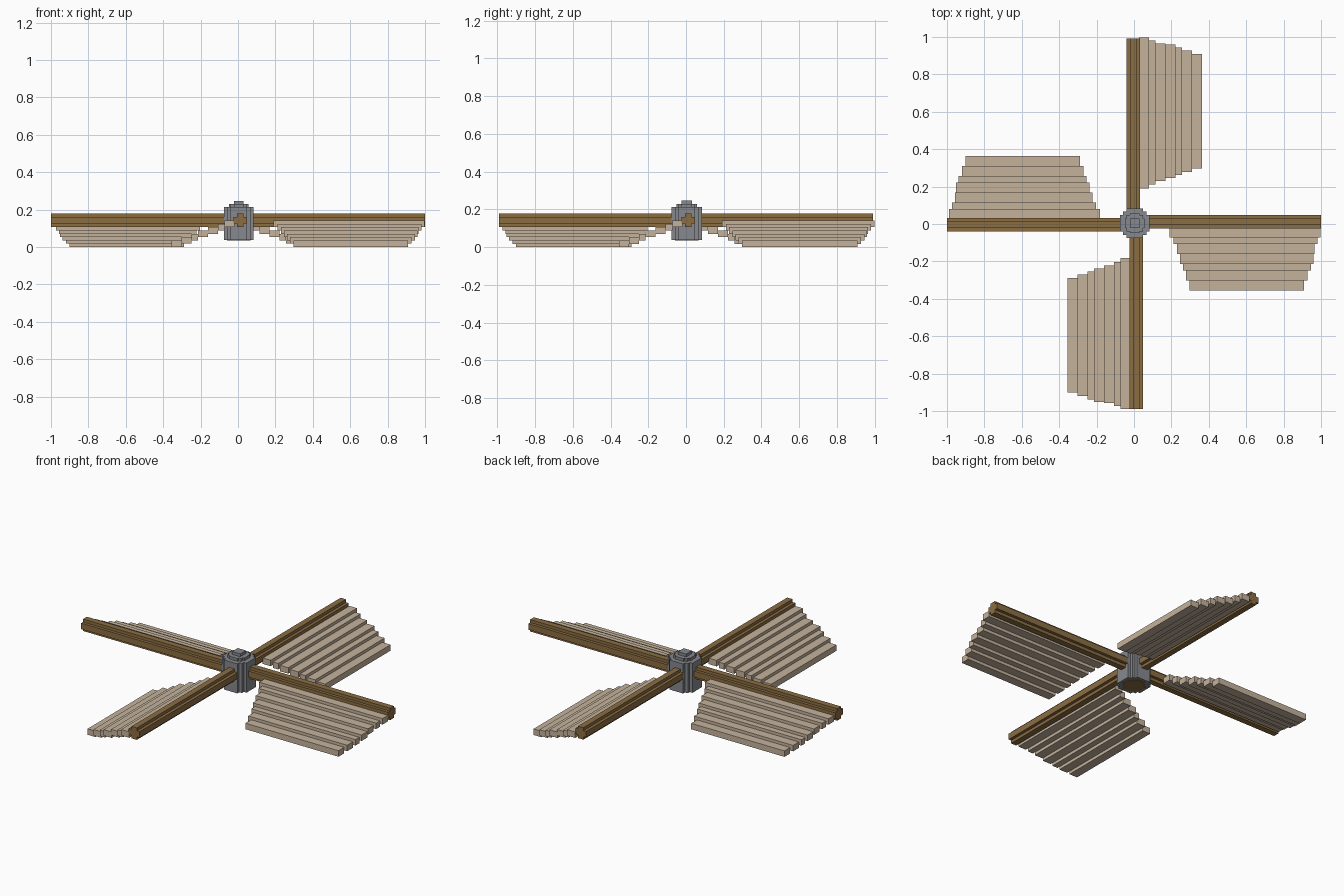
import bpy, bmesh
from math import pi
from mathutils import Matrix, Vector

if "Cube" in bpy.data.objects:
    bpy.data.objects.remove(bpy.data.objects["Cube"])

V = 0.0177                      # one step of the blocky style
CENTRE = Vector((0.004, 0.004, 0))


def material(name, rgb):
    m = bpy.data.materials.new(name)
    m.diffuse_color = (*rgb, 1)
    m.use_nodes = True
    m.node_tree.nodes["Principled BSDF"].inputs["Base Color"].default_value = m.diffuse_color
    return m


WOOD = material("brown_wood", (0.26, 0.155, 0.055))
CLOTH = material("tan_cloth", (0.56, 0.45, 0.335))
METAL = material("grey_metal", (0.24, 0.25, 0.27))


def finish(bm, name, mat, turn=0):
    me = bpy.data.meshes.new(name)
    bm.transform(Matrix.Translation(CENTRE) @ Matrix.Rotation(turn * pi / 2, 4, 'Z'))
    bm.to_mesh(me)
    bm.free()
    me.materials.append(mat)
    ob = bpy.data.objects.new(name, me)
    bpy.context.collection.objects.link(ob)
    return ob


def stepped_ring(corners):
    """Mirror a first-quadrant staircase into a closed outline."""
    pts = []
    for k, (sx, sy) in enumerate([(1, 1), (-1, 1), (-1, -1), (1, -1)]):
        q = corners if k % 2 == 0 else corners[::-1]
        pts += [(sx * x, sy * y) for x, y in q]
    return pts


def prism(bm, outline, place, depth):
    """Extrude a 2D outline; place maps (u, v, w) to a 3D point."""
    a = [bm.verts.new(place(u, v, 0)) for u, v in outline]
    b = [bm.verts.new(place(u, v, depth)) for u, v in outline]
    n = len(a)
    faces = [bm.faces.new(a), bm.faces.new(b)]
    faces += [bm.faces.new((a[i], a[(i + 1) % n], b[(i + 1) % n], b[i])) for i in range(n)]
    bmesh.ops.recalc_face_normals(bm, faces=faces)


# Rotor arms: square bar with notched corners
def arm(turn, length):
    bm = bmesh.new()
    ring = stepped_ring([(2 * V, V), (V, V), (V, 2 * V)])
    prism(bm, ring, lambda u, v, w: (0.05 + w, u + 0.0085, v + 0.1425), length - 0.05)
    finish(bm, "rotor_arm", WOOD, turn)


# Sails: seven slats stepping down, each a little shorter than the last
WIDTHS = [3, 2, 3, 3, 2, 3, 3]
INNER = [0.186, 0.207, 0.225, 0.243, 0.258, 0.275, 0.293]
OUTER = [0.994, 0.977, 0.961, 0.956, 0.941, 0.924, 0.904]


def sail(turn):
    bm = bmesh.new()

    def quad(pts, facing):
        f = bm.faces.new([bm.verts.new(p) for p in pts])
        f.normal_update()
        if f.normal.dot(Vector(facing)) < 0:
            f.normal_flip()

    def wall(y, x0, x1, z0, z1, side):
        quad([(x0, y, z0), (x1, y, z0), (x1, y, z1), (x0, y, z1)], (0, side, 0))

    y0 = -0.36 + 19 * V
    for i, (w, a, b) in enumerate(zip(WIDTHS, INNER, OUTER)):
        y1 = y0 - w * V
        lo, hi = (6 - i) * V, (8 - i) * V
        for z, s in ((lo, -1), (hi, 1)):
            quad([(a, y0, z), (b, y0, z), (b, y1, z), (a, y1, z)], (0, 0, s))
        for x, s in ((a, -1), (b, 1)):
            quad([(x, y0, lo), (x, y1, lo), (x, y1, hi), (x, y0, hi)], (s, 0, 0))
        if i == 0:
            wall(y0, a, b, lo, hi, 1)
        if i == 6:
            wall(y1, a, b, lo, hi, -1)
        else:
            a2, b2 = INNER[i + 1], OUTER[i + 1]
            wall(y1, a, b, hi - V, hi, -1)       # upper riser
            wall(y1, a, a2, lo, hi - V, -1)      # end corners
            wall(y1, b2, b, lo, hi - V, -1)
            wall(y1, a2, b2, lo - V, lo, 1)      # lower riser
        y0 = y1
    finish(bm, "sail", CLOTH, turn)


for k, reach in enumerate([0.996, 0.988, 1.004, 0.994]):
    arm(k, reach)
    sail(k)


# Hub: stepped round drum with a stepped cap
def disc(name, corners, z0, z1, mat):
    bm = bmesh.new()
    ring = stepped_ring([(x * V, y * V) for x, y in corners])
    prism(bm, ring, lambda u, v, w: (u, v, z0 + w), z1 - z0)
    finish(bm, name, mat)


disc("hub_drum", [(4.5, 2.5), (3.5, 2.5), (3.5, 3.5), (2.5, 3.5), (2.5, 4.5)], 0.038, 0.213, METAL)
disc("hub_cap", [(3, 1.5), (2.5, 1.5), (2.5, 2.5), (1.5, 2.5), (1.5, 3)], 0.213, 0.23, METAL)
disc("hub_tip", [(1.5, 1.5)], 0.23, 0.247, METAL)

# Wooden axle end set in the underside of the hub
disc("axle_end", [(3.5, 1.5), (2.5, 1.5), (2.5, 2.5), (1.5, 2.5), (1.5, 3.5)], 0.035, 0.038, WOOD)
